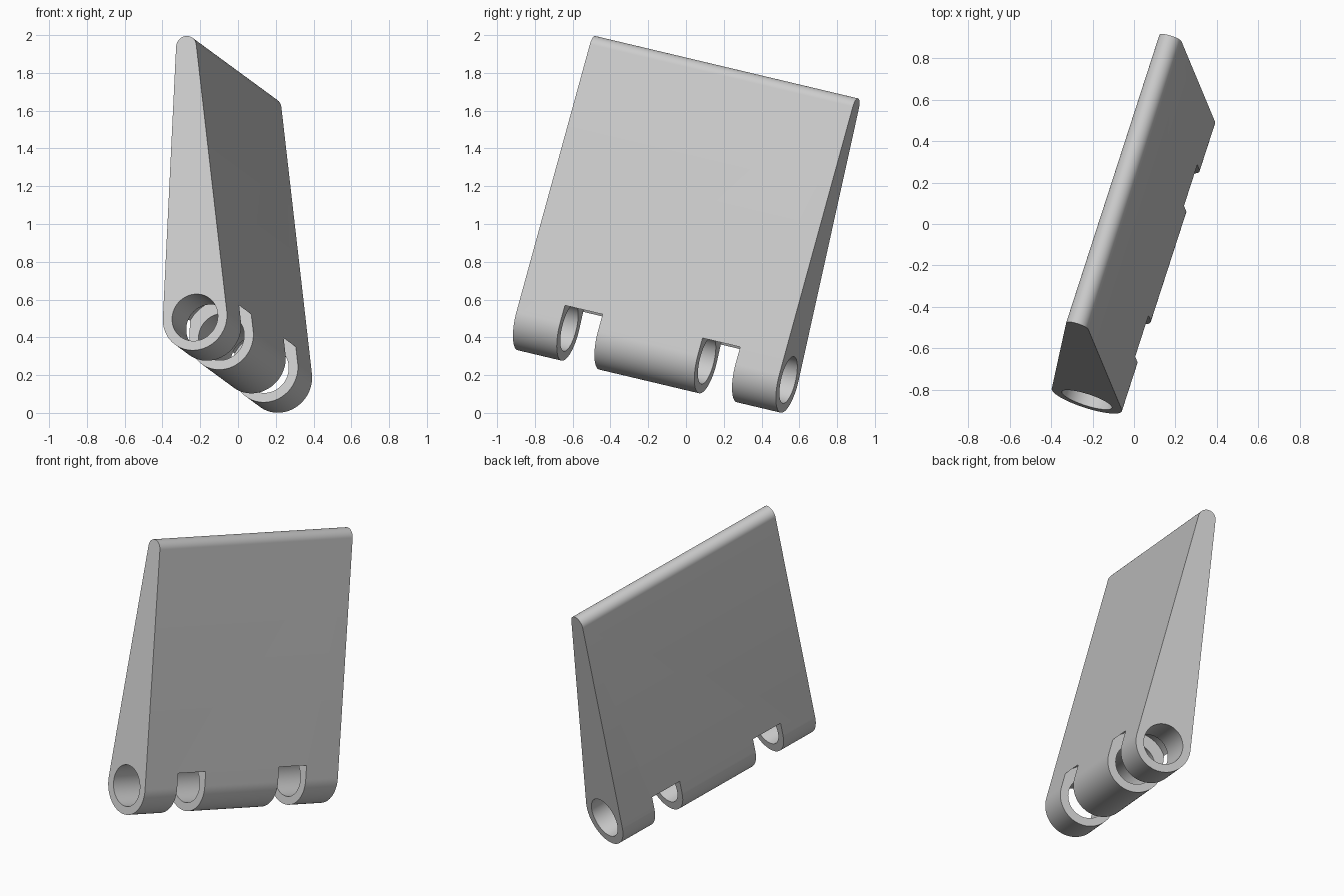
import bpy, bmesh, math
from mathutils import Matrix, Vector

if "Cube" in bpy.data.objects:
    bpy.data.objects.remove(bpy.data.objects["Cube"])

# Main dimensions
LENGTH = 1.5        # along the hinge pin
HEIGHT = 1.48       # pin centre to rounded tip centre
BARREL_R, TIP_R = 0.178, 0.056
BORE_R, CLEAR_R = 0.127, 0.20
KNUCKLE, GAP = 0.25, 0.215

grey = bpy.data.materials.new("light_grey")
grey.use_nodes = True
grey.diffuse_color = (0.6, 0.6, 0.6, 1)
grey.node_tree.nodes["Principled BSDF"].inputs["Base Color"].default_value = (0.6, 0.6, 0.6, 1)


def arc(cz, r, start, end, steps):
    """Points of an arc in the local x-z plane."""
    return [(r * math.cos(start + (end - start) * i / steps),
             cz + r * math.sin(start + (end - start) * i / steps))
            for i in range(steps + 1)]


def extrude_profile(name, points, y0, y1):
    """Solid made by sweeping an x-z outline along the pin direction."""
    bm = bmesh.new()
    face = bm.faces.new([bm.verts.new((x, y0, z)) for x, z in points])
    res = bmesh.ops.extrude_face_region(bm, geom=[face])
    verts = [v for v in res["geom"] if isinstance(v, bmesh.types.BMVert)]
    bmesh.ops.translate(bm, verts=verts, vec=(0, y1 - y0, 0))
    bmesh.ops.recalc_face_normals(bm, faces=bm.faces)
    mesh = bpy.data.meshes.new(name)
    bm.to_mesh(mesh)
    bm.free()
    mesh.materials.append(grey)
    obj = bpy.data.objects.new(name, mesh)
    bpy.context.collection.objects.link(obj)
    return obj


def rod(name, r, y0, y1):
    return extrude_profile(name, arc(0, r, 0, 2 * math.pi, 96)[:-1], y0, y1)


# Tapered leaf: barrel and tip circles joined by tangent sides
t = math.asin((BARREL_R - TIP_R) / HEIGHT)
outline = arc(HEIGHT, TIP_R, t, math.pi - t, 32) + arc(0, BARREL_R, math.pi - t, 2 * math.pi + t, 64)
leaf = extrude_profile("hinge_leaf", outline, 0, LENGTH)

# Pin bore and the two clearance notches between knuckles
cutters = [rod("pin_bore_cutter", BORE_R, -0.1, LENGTH + 0.1)]
for side, start in (("front", KNUCKLE), ("back", LENGTH - KNUCKLE - GAP)):
    cutters.append(rod(side + "_notch_cutter", CLEAR_R, start, start + GAP))

bpy.ops.object.select_all(action="DESELECT")
leaf.select_set(True)
bpy.context.view_layer.objects.active = leaf
for cutter in cutters:
    cutter.hide_render = True
    mod = leaf.modifiers.new("cut", "BOOLEAN")
    mod.operation = "DIFFERENCE"
    mod.solver = "EXACT"
    mod.object = cutter
    bpy.ops.object.modifier_apply(modifier=mod.name)
    bpy.data.objects.remove(cutter)

bpy.ops.object.shade_smooth_by_angle(angle=math.radians(30))

# Tilt the leaf into place: pin runs back and down, leaf rises to the tip
pin = Vector((0.45, 1.39, -0.33)).normalized()
up = Vector((-0.045, 0.36, 1.435))
up = (up - pin * up.dot(pin)).normalized()
across = pin.cross(up)
tilt = Matrix((across, pin, up)).transposed().to_4x4()
leaf.matrix_world = Matrix.Translation((-0.228, -0.85, 0.505)) @ tilt
